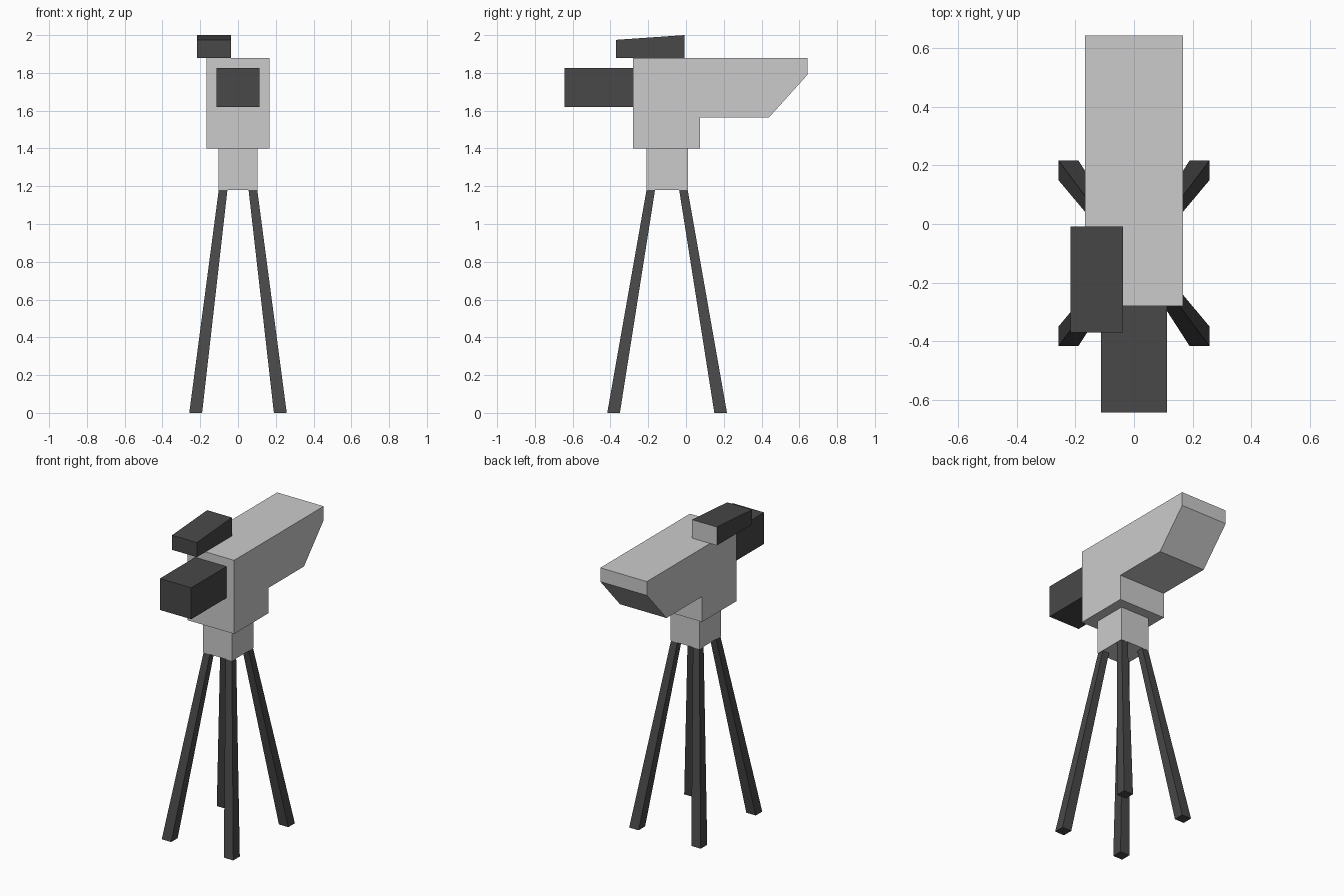
import bpy

if "Cube" in bpy.data.objects:
    bpy.data.objects.remove(bpy.data.objects["Cube"])

dark = bpy.data.materials.new("dark_grey")
dark.diffuse_color = (0.065, 0.065, 0.065, 1)
dark.use_nodes = True
dark.node_tree.nodes["Principled BSDF"].inputs["Base Color"].default_value = dark.diffuse_color
light = bpy.data.materials.new("light_grey")
light.diffuse_color = (0.65, 0.65, 0.67, 1)
light.use_nodes = True
light.node_tree.nodes["Principled BSDF"].inputs["Base Color"].default_value = light.diffuse_color


def make(name, verts, faces, mat):
    mesh = bpy.data.meshes.new(name)
    mesh.from_pydata(verts, [], faces)
    mesh.materials.append(mat)
    obj = bpy.data.objects.new(name, mesh)
    bpy.context.collection.objects.link(obj)
    return obj


def extrude_x(name, profile, x0, x1, mat):
    """Extrude a (y, z) profile, counter-clockwise seen from +x."""
    n = len(profile)
    verts = [(x, y, z) for x in (x0, x1) for y, z in profile]
    faces = [tuple(reversed(range(n))), tuple(range(n, 2 * n))]
    faces += [(i, (i + 1) % n, n + (i + 1) % n, n + i) for i in range(n)]
    return make(name, verts, faces, mat)


def rect(y0, y1, z0, z1):
    return [(y0, z0), (y1, z0), (y1, z1), (y0, z1)]


# Camera body with a sloped rear overhang
extrude_x("camera_body", [(-0.28, 1.40), (0.075, 1.40), (0.075, 1.565), (0.44, 1.565),
                          (0.643, 1.79), (0.643, 1.88), (-0.28, 1.88)], -0.168, 0.168, light)

# Tripod head
extrude_x("tripod_head", rect(-0.21, 0.01, 1.18, 1.40), -0.104, 0.104, light)

# Lens
extrude_x("lens", rect(-0.643, -0.28, 1.62, 1.825), -0.113, 0.113, dark)

# Viewfinder with a sloped top and a light eyepiece face at the back
finder = extrude_x("viewfinder", [(-0.37, 1.88), (-0.008, 1.88), (-0.008, 2.0), (-0.37, 1.975)],
                   -0.217, -0.038, dark)
finder.data.materials.append(light)
finder.data.polygons[3].material_index = 1

# Four splayed, tapered tripod legs around the head centre
CY = -0.10
for sx, side in ((-1, "left"), (1, "right")):
    for sy, end in ((-1, "front"), (1, "back")):
        verts = []
        for z, xi, xo, yi, yo in ((0, 0.19, 0.258, 0.25, 0.317), (1.18, 0.056, 0.102, 0.064, 0.109)):
            ring = [(xi, yi), (xo, yi), (xo, yo), (xi, yo)]
            if sx * sy < 0:
                ring.reverse()
            verts += [(sx * x, CY + sy * y, z) for x, y in ring]
        faces = [(3, 2, 1, 0), (4, 5, 6, 7)]
        faces += [(i, (i + 1) % 4, 4 + (i + 1) % 4, 4 + i) for i in range(4)]
        make(f"{end}_{side}_leg", verts, faces, dark)
